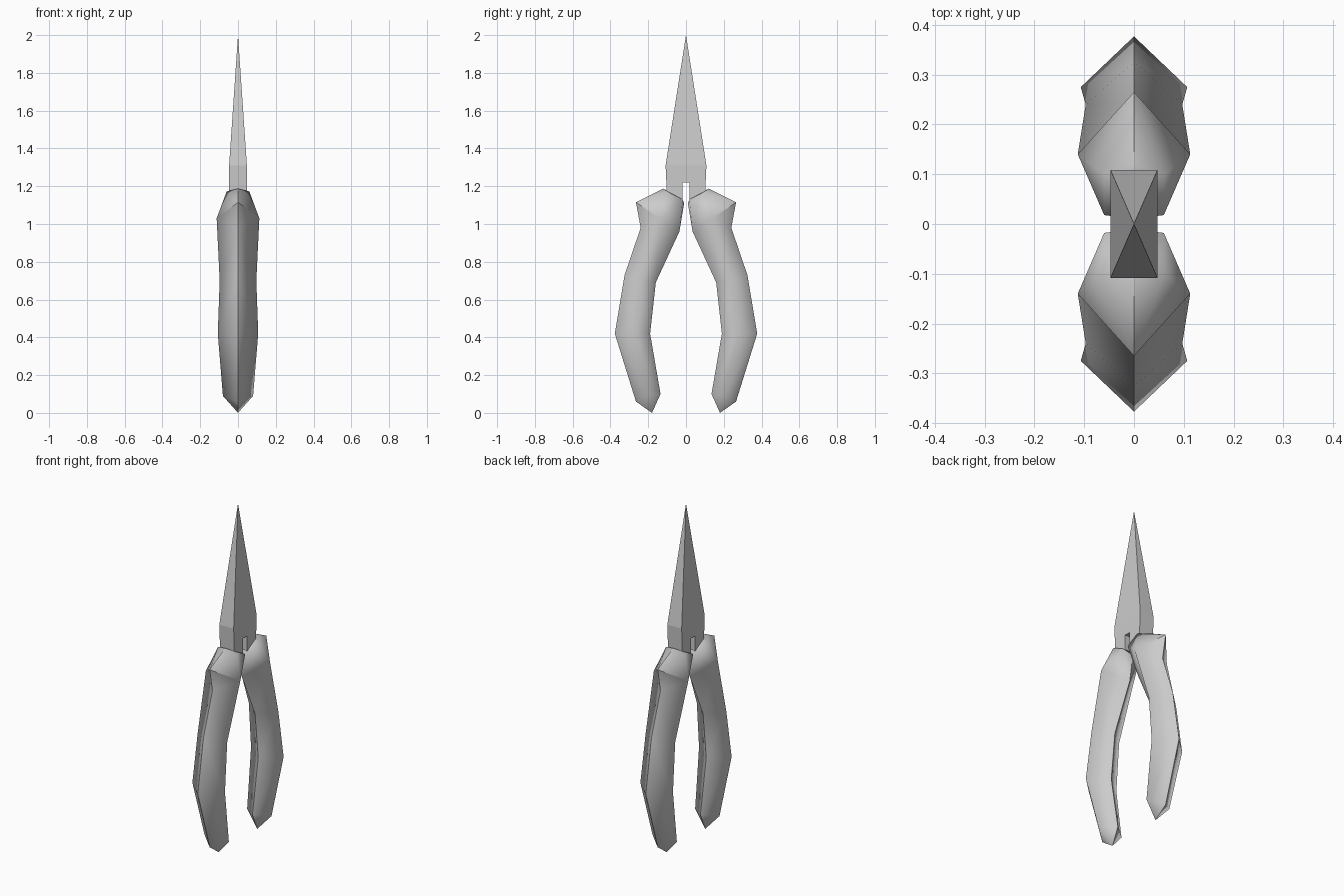
import bpy, bmesh

if "Cube" in bpy.data.objects:
    bpy.data.objects.remove(bpy.data.objects["Cube"], do_unlink=True)

# One plain grey for the whole tool
GREY = (0.6, 0.6, 0.6, 1.0)
grey = bpy.data.materials.new("plain grey")
grey.use_nodes = True
grey.diffuse_color = GREY
grey.node_tree.nodes["Principled BSDF"].inputs["Base Color"].default_value = GREY


def finish(bm, name):
    """Weld, orient and link a mesh as a named part."""
    bmesh.ops.remove_doubles(bm, verts=bm.verts, dist=0.0005)
    bmesh.ops.recalc_face_normals(bm, faces=bm.faces)
    mesh = bpy.data.meshes.new(name)
    bm.to_mesh(mesh)
    bm.free()
    mesh.materials.append(grey)
    obj = bpy.data.objects.new(name, mesh)
    bpy.context.collection.objects.link(obj)
    return obj


# Grip sections from neck to foot: outer (y, z), side (x, y, z), inner (y, z)
SECTIONS = [
    ((0.24, 0.98), (0.113, 0.14, 1.03), (0.035, 0.96)),
    ((0.325, 0.73), (0.097, 0.24, 0.70), (0.16, 0.69)),
    ((0.377, 0.42), (0.107, 0.275, 0.42), (0.19, 0.42)),
    ((0.265, 0.06), (0.08, 0.20, 0.09), (0.135, 0.10)),
]
FOOT = (0, 0.18, 0.0)
LIP = (0, 0.265, 1.115)
TOP, TOP_SIDE = (0, 0.12, 1.187), (0.06, 0.10, 1.172)
END, END_SIDE = (0, 0.01, 1.11), (0.06, 0.018, 1.13)


def make_handle(name, y_sign):
    bm = bmesh.new()
    rings = [((0, *o), s, (0, *i)) for o, s, i in SECTIONS]
    polys = []
    # Diamond-section grip
    for a, b in zip(rings, rings[1:]):
        polys += [(a[0], a[1], b[1], b[0]), (a[1], a[2], b[2], b[1])]
    # Pointed foot
    o, s, i = rings[-1]
    polys += [(o, s, FOOT), (s, i, FOOT)]
    # Flared head
    o, s, i = rings[0]
    polys += [(o, s, LIP), (LIP, s, TOP_SIDE), (LIP, TOP_SIDE, TOP),
              (s, END_SIDE, TOP_SIDE), (s, i, END_SIDE), (i, END, END_SIDE),
              (TOP, TOP_SIDE, END_SIDE, END)]
    for x_sign in (1, -1):
        for poly in polys:
            bm.faces.new([bm.verts.new((x * x_sign, y * y_sign, z)) for x, y, z in poly])
    bmesh.ops.remove_doubles(bm, verts=bm.verts, dist=0.0005)
    # Smooth flanks, with sharp centre ridges and a sharp lip
    for face in bm.faces:
        face.smooth = True
    for edge in bm.edges:
        on_ridge = all(abs(v.co.x) < 0.001 for v in edge.verts)
        heights = sorted(round(v.co.z, 3) for v in edge.verts)
        if on_ridge or heights == [s[2], LIP[2]]:
            edge.smooth = False
    return finish(bm, name)


make_handle("front_handle", -1)
make_handle("back_handle", 1)

# Jaws: notched block drawn to a point
bm = bmesh.new()
half = [(0.108, 1.31), (0.1, 1.13), (0.018, 1.13), (0.018, 1.22)]
outline = half + [(-y, z) for y, z in reversed(half)]
W = 0.047
near, far = ([bm.verts.new((x, y, z)) for y, z in outline] for x in (W, -W))
bm.faces.new(near)
bm.faces.new(far)
for k in range(len(outline) - 1):
    bm.faces.new((near[k], near[k + 1], far[k + 1], far[k]))
tip = bm.verts.new((0, 0, 2.0))
shoulders = [near[0], near[-1], far[-1], far[0]]
for k in range(4):
    bm.faces.new((shoulders[k], shoulders[(k + 1) % 4], tip))
finish(bm, "jaws")
